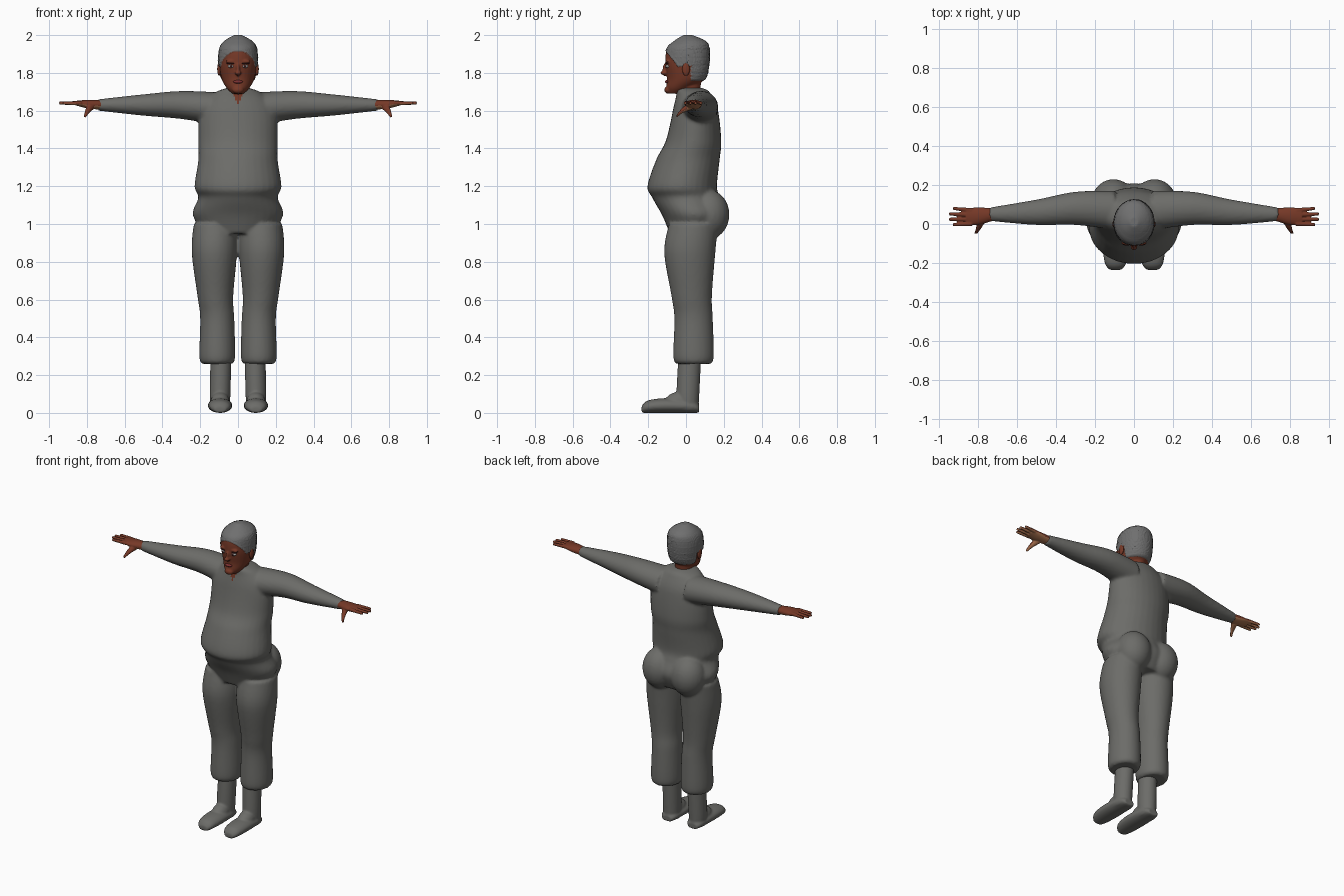
import bpy, bmesh, math
from mathutils import Matrix

default_cube = bpy.data.objects.get("Cube")
if default_cube:
    bpy.data.objects.remove(default_cube, do_unlink=True)


def material(name, *colour):
    mat = bpy.data.materials.new(name)
    mat.use_nodes = True
    mat.diffuse_color = (*colour, 1)
    shader = mat.node_tree.nodes["Principled BSDF"]
    shader.inputs["Base Color"].default_value = (*colour, 1)
    shader.inputs["Roughness"].default_value = 0.8
    return mat


CLOTH = material("grey cloth", 0.15, 0.15, 0.14)
HAIR = material("grey hair", 0.16, 0.16, 0.16)
SKIN = material("brown skin", 0.18, 0.04, 0.02)
PALM = material("light palm", 0.4, 0.17, 0.08)
EYE = material("eye white", 0.35, 0.34, 0.33)
LID = material("dark eyelid", 0.05, 0.01, 0.01)
LIP = material("red lip", 0.2, 0.03, 0.03)

SIDES = {"left": 1, "right": -1}
PLACE = {"x": lambda along, across, up: (along, across, up),
         "y": lambda along, across, up: (across, along, up),
         "z": lambda along, across, up: (across, up, along)}


def spline(before, start, end, after, f):
    """Smooth curve value between start and end."""
    slope_a = (end - before) / 2
    slope_b = (after - start) / 2
    rise = end - start
    bend = 3 * rise - 2 * slope_a - slope_b
    twist = slope_a + slope_b - 2 * rise
    return start + f * (slope_a + f * (bend + f * twist))


def loft(bm, axis, rows, flat=1, side=1, sides=32, steps=6):
    """Skin ovals along an axis; a row is position, two centre values and radius.
    A fifth value, when present, replaces the flatness of that oval."""
    rows = [(*row[:4], row[4] if len(row) > 4 else flat) for row in rows]
    padded = [rows[0], *rows, rows[-1]]
    dense = []
    for quad in zip(padded, padded[1:], padded[2:], padded[3:]):
        for step in range(steps):
            dense.append([spline(*values, step / steps) for values in zip(*quad)])
    dense.append(rows[-1])
    rings = []
    for along, across, up, radius, ratio in dense:
        ring = []
        for k in range(sides):
            angle = math.tau * k / sides
            x, y, z = PLACE[axis](along, across + radius * math.cos(angle),
                                  up + radius * ratio * math.sin(angle))
            ring.append(bm.verts.new((x * side, y, z)))
        rings.append(ring)
    for lower, upper in zip(rings, rings[1:]):
        for k in range(sides):
            bm.faces.new((lower[k - 1], lower[k], upper[k], upper[k - 1]))
    bm.faces.new(rings[0])
    bm.faces.new(rings[-1])


def ball(bm, centre, size):
    place = Matrix.Translation(centre) @ Matrix.Diagonal((*size, 1))
    bmesh.ops.create_uvsphere(bm, u_segments=24, v_segments=16, radius=1, matrix=place)


def finish(bm, name, mats, voxel=None, rule=None):
    """Make the object, fuse its pieces if asked, and colour its faces by the rule."""
    bmesh.ops.recalc_face_normals(bm, faces=bm.faces)
    mesh = bpy.data.meshes.new(name)
    bm.to_mesh(mesh)
    bm.free()
    ob = bpy.data.objects.new(name, mesh)
    bpy.context.collection.objects.link(ob)
    if voxel:
        fuse = ob.modifiers.new("fuse", "REMESH")
        fuse.mode = "VOXEL"
        fuse.voxel_size = voxel
        soften = ob.modifiers.new("soften", "SMOOTH")
        soften.iterations = 3
        bpy.context.view_layer.update()
        depsgraph = bpy.context.evaluated_depsgraph_get()
        mesh = bpy.data.meshes.new_from_object(ob.evaluated_get(depsgraph))
        ob.modifiers.clear()
        ob.data = mesh
    mesh.materials.clear()
    for mat in mats:
        mesh.materials.append(mat)
    for face in mesh.polygons:
        face.use_smooth = True
        if rule:
            face.material_index = int(rule(face.center, face.normal))
    return ob


def single_ball(name, mat, centre, size):
    bm = bmesh.new()
    ball(bm, centre, size)
    finish(bm, name, [mat])


# Shirt and trousers, fused into one soft body
body = bmesh.new()
loft(body, "z", [
    (0.95, 0, 0.04, 0.18, 0.7), (1.05, 0, 0.04, 0.24, 0.7), (1.14, 0, 0, 0.21, 0.85),
    (1.2, 0, -0.02, 0.23, 0.8), (1.34, 0, 0.01, 0.21, 0.8), (1.44, 0, 0.04, 0.21, 0.7),
    (1.6, 0, 0.05, 0.2, 0.6), (1.69, 0, 0.04, 0.13, 0.7), (1.72, 0, 0.02, 0.06, 1.1)])
for side in SIDES.values():
    # Sleeve
    loft(body, "x", [(0.1, 0.07, 1.61, 0.1), (0.3, 0.08, 1.63, 0.085), (0.5, 0.06, 1.63, 0.065),
                     (0.74, 0.05, 1.63, 0.035)], 0.87, side)
    # Trouser leg
    loft(body, "z", [(0.26, 0.11, 0.04, 0.08), (0.3, 0.11, 0.04, 0.095), (0.5, 0.11, 0.04, 0.09),
                     (0.62, 0.12, 0.03, 0.095), (0.85, 0.125, 0.02, 0.12),
                     (1, 0.12, 0.04, 0.115)], 1.13, side)
    # Seat
    ball(body, (side * 0.105, 0.12, 1.05), (0.11, 0.11, 0.13))


def neckline(point, normal):
    depth = point.z - 1.63
    return point.y < 0.02 and abs(point.x) < 0.4 * depth


finish(body, "shirt_and_trousers", [CLOTH, SKIN], 0.01, neckline)


def palm_side(point, normal):
    return normal.z < -0.35


for label, side in SIDES.items():
    # Boot: shaft, flat-bottomed foot and instep
    boot = bmesh.new()
    loft(boot, "z", [(0.01, 0.095, 0.01, 0.05), (0.1, 0.095, 0.01, 0.055),
                     (0.3, 0.09, 0.02, 0.055)], 1.1, side)
    outline = [(-0.235, 0.03), (-0.2, 0.055), (-0.1, 0.065), (0.03, 0.055), (0.07, 0.035)]
    loft(boot, "y", [(y, 0.095, r * 0.6, r) for y, r in outline], 0.6, side)
    ball(boot, (side * 0.095, -0.04, 0.06), (0.05, 0.07, 0.05))
    finish(boot, label + "_boot", [CLOTH], 0.007)

    # Hand: palm, four fingers and thumb
    hand = bmesh.new()
    loft(hand, "x", [(0.71, 0.05, 1.63, 0.03, 0.8), (0.8, 0.04, 1.635, 0.045, 0.5),
                     (0.86, 0.04, 1.64, 0.04, 0.3)], 1, side)
    for i in range(4):
        root = 0.07 - 0.023 * i
        tip = 0.08 - 0.028 * i
        reach = 0.95 - 0.01 * (i - 1.5) ** 2
        loft(hand, "x", [(0.83, root, 1.64, 0.012), (reach, tip, 1.64, 0.008)], 1, side)
    loft(hand, "y", [(-0.05, 0.81, 1.57, 0.008), (-0.02, 0.795, 1.6, 0.014),
                     (0.03, 0.775, 1.63, 0.024)], 1, side)
    finish(hand, label + "_hand", [SKIN, PALM], 0.004, palm_side)


def hair(point, normal):
    if point.y < -0.04:
        return point.z > min(1.92, 1.78 - 1.3 * point.y)
    return point.z > (1.835 if point.y < 0.025 else 1.76)


# Head, neck, chin, nose and brow ridge
head = bmesh.new()
loft(head, "z", [(1.69, 0, -0.06, 0.03), (1.72, 0, -0.035, 0.06), (1.77, 0, 0, 0.087),
                 (1.85, 0, 0.005, 0.1), (1.93, 0, 0.01, 0.096), (1.97, 0, 0.02, 0.07),
                 (2, 0, 0.01, 0.02)], 1.15)
loft(head, "z", [(1.64, 0, 0.01, 0.056), (1.78, 0, 0.02, 0.056)], 1.1)
ball(head, (0, -0.095, 1.71), (0.03, 0.02, 0.02))
ball(head, (0, -0.11, 1.815), (0.01, 0.015, 0.035))
ball(head, (0, -0.115, 1.8), (0.017, 0.02, 0.012))
for side in SIDES.values():
    ball(head, (side * 0.036, -0.097, 1.86), (0.03, 0.012, 0.01))
skull = finish(head, "head_and_hair", [SKIN, HAIR], 0.005, hair)

# Thickness of the hair
for vert in skull.data.vertices:
    if hair(vert.co, vert.normal):
        vert.co += vert.normal * 0.008 * (1 - abs(vert.normal.z))

# Ears, eyes and lips
for label, side in SIDES.items():
    single_ball(label + "_ear", SKIN, (side * 0.1, 0, 1.82), (0.01, 0.02, 0.035))
    single_ball(label + "_eye", EYE, (side * 0.037, -0.095, 1.835), (0.017, 0.014, 0.009))
    single_ball(label + "_pupil", LID, (side * 0.037, -0.107, 1.835), (0.006, 0.004, 0.006))
    single_ball(label + "_eyelid", LID, (side * 0.037, -0.1, 1.85), (0.024, 0.01, 0.004))
single_ball("lips", LIP, (0, -0.1, 1.753), (0.026, 0.012, 0.009))
